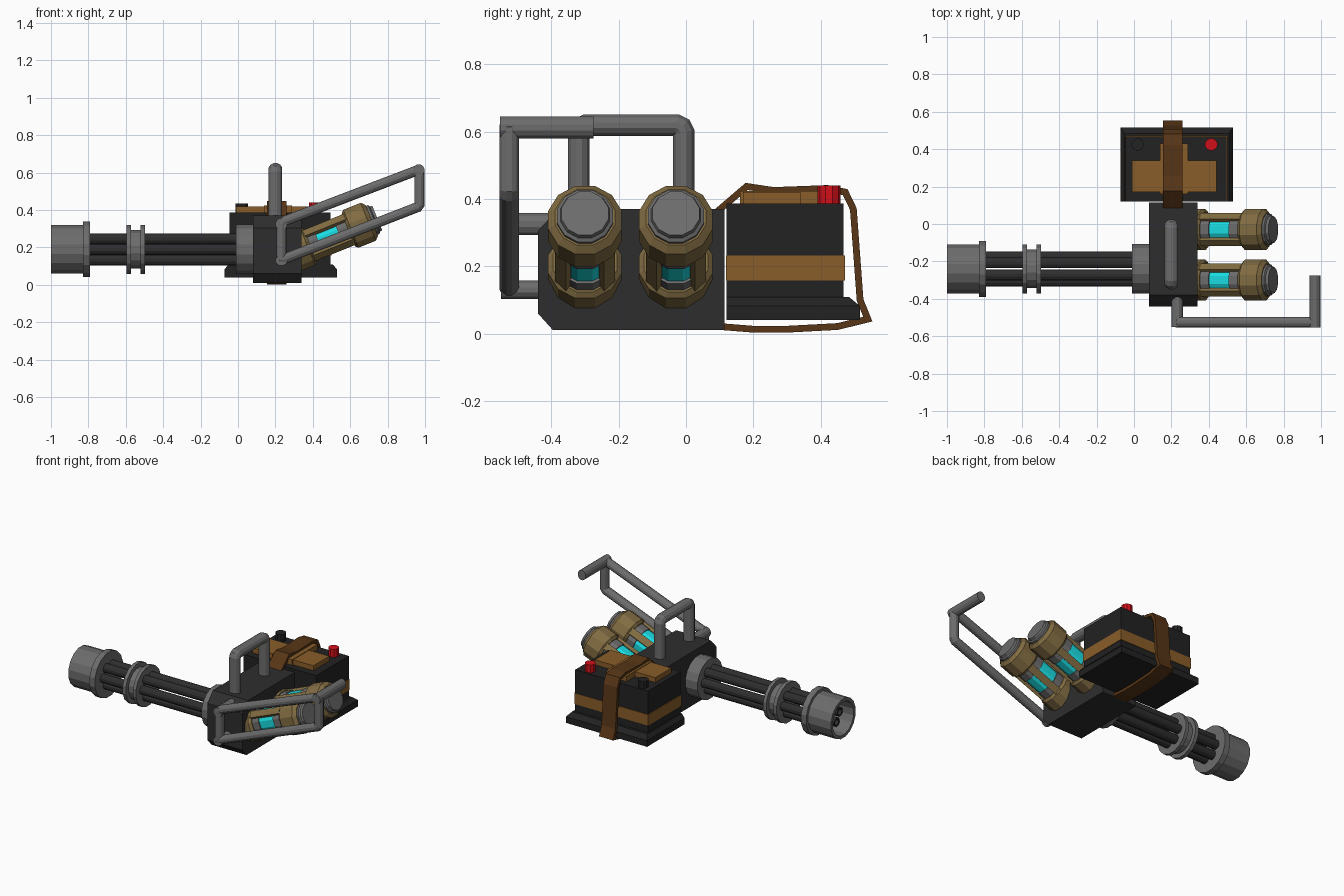
import bpy, bmesh
from math import sin, cos, pi, radians
from mathutils import Vector

if "Cube" in bpy.data.objects:
    bpy.data.objects.remove(bpy.data.objects["Cube"])


def material(name, *rgb):
    m = bpy.data.materials.new(name)
    m.diffuse_color = (*rgb, 1)
    m.use_nodes = True
    m.node_tree.nodes["Principled BSDF"].inputs["Base Color"].default_value = m.diffuse_color
    return m


GREY = material("grey metal", .15, .15, .15)
DARK = material("dark metal", .027, .027, .028)
BLACK = material("black plastic", .016, .016, .016)
GOLD = material("brass", .22, .15, .055)
BROWN = material("brown", .25, .11, .022)
LEATHER = material("leather", .095, .036, .008)
CYAN = material("cyan glass", .01, .72, .76)
RED = material("red", .65, .005, .01)


def skin(name, rings, mat, closed=False):
    """Join equal rings of points with faces, capping open ends."""
    bm = bmesh.new()
    rows = [[bm.verts.new(p) for p in ring] for ring in rings]
    n = len(rows[0])
    pairs = list(zip(rows, rows[1:]))
    if closed:
        pairs.append((rows[-1], rows[0]))
    else:
        bm.faces.new(rows[0])
        bm.faces.new(rows[-1])
    for a, b in pairs:
        for i in range(n):
            j = (i + 1) % n
            bm.faces.new((a[i], a[j], b[j], b[i]))
    bmesh.ops.recalc_face_normals(bm, faces=bm.faces)
    me = bpy.data.meshes.new(name)
    bm.to_mesh(me)
    bm.free()
    ob = bpy.data.objects.new(name, me)
    me.materials.append(mat)
    bpy.context.collection.objects.link(ob)
    return ob


def loft(name, mat, *secs):
    """Stack of rectangles (x0, x1, y0, y1, z)."""
    skin(name, [[(a, c, z), (b, c, z), (b, d, z), (a, d, z)] for a, b, c, d, z in secs], mat)


def box(name, mat, x0, x1, y0, y1, z0, z1):
    loft(name, mat, (x0, x1, y0, y1, z0), (x0, x1, y0, y1, z1))


def lathe(name, mat, origin, axis, profile, n=16):
    """Turn (distance along axis, radius) pairs about an axis."""
    q = Vector(axis).to_track_quat('Z', 'Y')
    o = Vector(origin)
    ang = [2 * pi * (i + .5) / n for i in range(n)]
    skin(name, [[o + q @ Vector((r * cos(t), r * sin(t), s)) for t in ang]
                for s, r in profile], mat)


def sweep(name, mat, pts, side, section, closed=False):
    """Carry a section along a planar path, mitring the corners."""
    pts = [Vector(p) for p in pts]
    side = Vector(side)
    n = len(pts)
    rings = []
    for i, p in enumerate(pts):
        prev = (p - pts[i - 1]) if (i or closed) else pts[1] - p
        nxt = (pts[(i + 1) % n] - p) if (i < n - 1 or closed) else prev
        d = nxt.normalized()
        t = (prev.normalized() + d).normalized()
        b = side.cross(t) / t.dot(d)
        rings.append([p + side * u + b * v for u, v in section])
    skin(name, rings, mat, closed)


def oval(ru, rv, n=12):
    return [(ru * cos(2 * pi * (i + .5) / n), rv * sin(2 * pi * (i + .5) / n)) for i in range(n)]


def rect(w, h):
    return [(-w / 2, -h / 2), (w / 2, -h / 2), (w / 2, h / 2), (-w / 2, h / 2)]


# Gun body, chamfered at the front
loft("gun_body", DARK, (.08, .34, -.395, .115, .01), (.08, .34, -.44, .115, .06),
     (.08, .34, -.44, .115, .305), (.08, .34, -.38, .115, .37))

# Rotary barrel cluster along x
C = (0, -.24, .19)
X = (1, 0, 0)
lathe("rear_collar", GREY, C, X, [(.09, .135), (-.01, .135)])
lathe("barrel_clamp", GREY, C, X, [(-.497, .09), (-.497, .134), (-.52, .134), (-.52, .105),
                                  (-.572, .105), (-.572, .134), (-.597, .134), (-.597, .09)])
lathe("muzzle", GREY, C, X, [(-.79, .152), (-.83, .152), (-.83, .133), (-1, .133),
                            (-1, .112), (-.86, .108)])
for i in range(6):
    a = i * pi / 3
    o = (0, C[1] + .065 * cos(a), C[2] + .065 * sin(a))
    lathe(f"barrel_{i + 1}", DARK, o, X, [(.02, .03), (-.93, .03), (-.93, .02), (-.88, .02)], 12)

# Carrying handle
sweep("top_handle", GREY, [(.2, -.318, .35), (.2, -.318, .598), (.2, -.311, .612), (.2, -.297, .619),
                           (.2, -.028, .619), (.2, -.014, .612), (.2, -.007, .598), (.2, -.007, .35)],
      X, oval(.037, .033))

# Side stock: slanted loop, connectors and shoulder stub
S = -.525
sweep("stock_frame", GREY, [(.232, S, .14), (.232, S, .325), (.245, S, .34), (.955, S, .611),
                            (.97, S, .60), (.97, S, .43), (.96, S, .416), (.245, S, .138)],
      (0, 1, 0), oval(.03, .028), True)
for z, r in ((.325, .034), (.13, .028)):
    sweep("stock_connector", GREY, [(.232, S - .025, z), (.232, -.38, z)], X, oval(.032, r))
sweep("shoulder_stub", GREY, [(.967, S - .028, .612), (.967, -.275, .612)], X, oval(.03, .034))

# Two tilted energy canisters
tilt = radians(22)
A = Vector((cos(tilt), 0, sin(tilt)))
UP = Vector((-sin(tilt), 0, cos(tilt)))
Y = Vector((0, 1, 0))
for k, y in enumerate((-.30, -.03), 1):
    E = Vector((.715, y, .345))
    for name, mat, prof in (
            ("end_ring", GOLD, [(-.135, .098), (-.12, .113), (-.02, .113), (0, .092)]),
            ("end_cap", GREY, [(-.01, .086), (.012, .086), (.018, .076), (.032, .072)]),
            ("upper_collar", GREY, [(-.19, .092), (-.11, .092)]),
            ("glass", CYAN, [(-.32, .084), (-.17, .084)]),
            ("lower_collar", GREY, [(-.37, .092), (-.305, .092)]),
            ("base_ring", GOLD, [(-.45, .113), (-.37, .113), (-.355, .098)])):
        lathe(f"canister_{k}_{name}", mat, E, A, prof, 12)
    for j in range(4):
        t = pi / 4 + j * pi / 2
        out = Y * cos(t) + UP * sin(t)
        tangent = UP * cos(t) - Y * sin(t)
        c = E + out * .092
        sweep(f"canister_{k}_strut_{j + 1}", GOLD, [c - A * .38, c - A * .11], tangent, rect(.045, .022))

# Battery pack with flared base, stripe, top pad and terminals
loft("battery_base", BLACK, (-.073, .53, .12, .517, .04), (-.073, .53, .12, .517, .082),
     (-.052, .508, .12, .485, .108))
box("battery_case", BLACK, -.045, .495, .121, .468, .1, .387)
box("battery_stripe", BROWN, -.049, .499, .119, .472, .158, .232)
box("battery_top_pad", BROWN, -.01, .44, .17, .34, .38, .42)
box("battery_top_tab", BROWN, .14, .29, .16, .43, .38, .424)
for name, mat, x, z in (("black_terminal", BLACK, .02, .435), ("red_terminal", RED, .413, .44)):
    lathe(name, mat, (x, .425, 0), (0, 0, 1), [(.38, .034), (z, .034)], 10)

# Leather strap wrapping from body over and under the battery
path = [(.09, .36), (.18, .437), (.26, .425), (.42, .431), (.473, .42), (.497, .37),
        (.517, .10), (.54, .043), (.45, .021), (.3, .013), (.2, .013), (.1, .021)]
sweep("leather_strap", LEATHER, [(.207, y, z) for y, z in path], X, rect(.104, .02))
